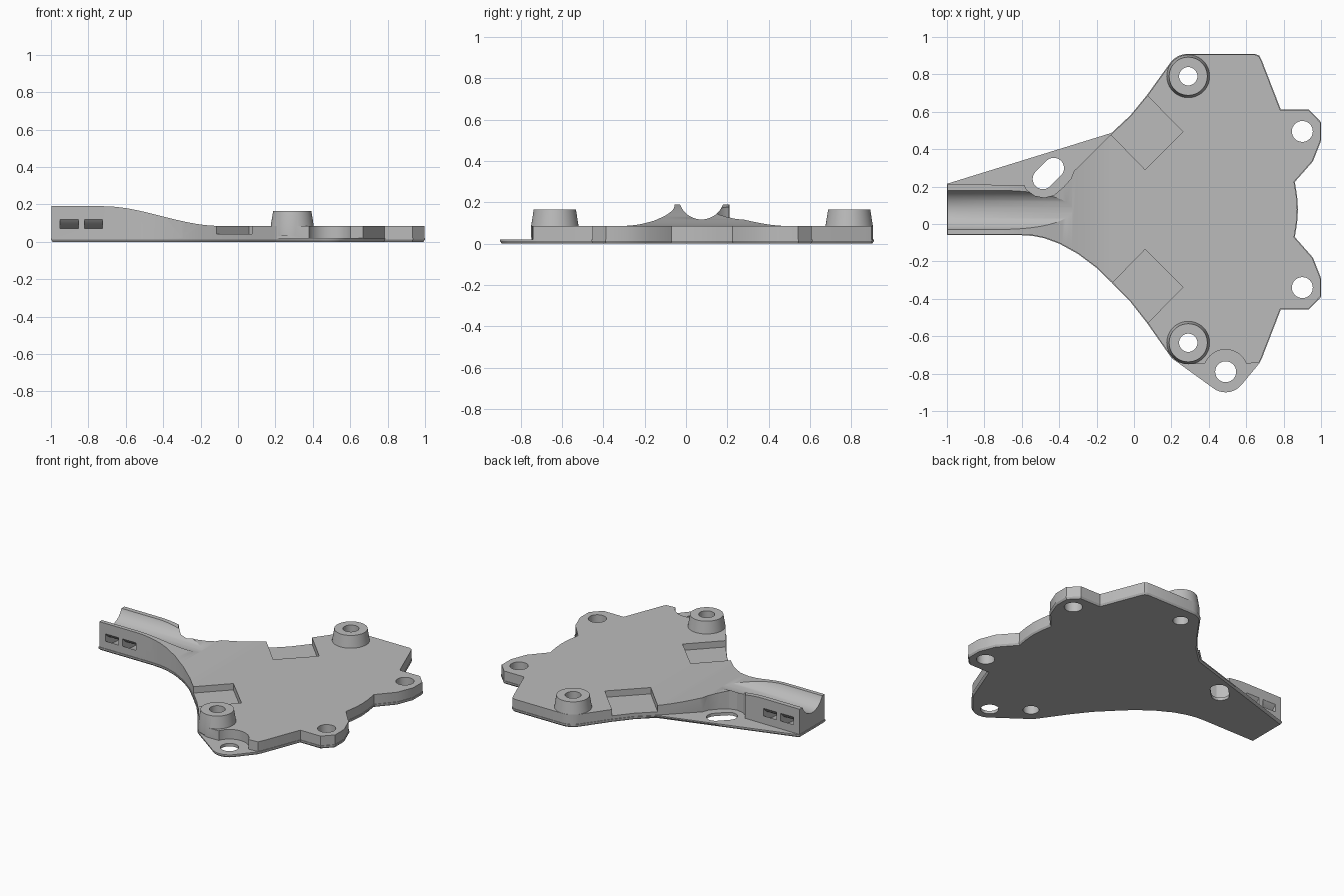
import bpy, bmesh
from math import sin, cos, radians
from mathutils import Vector

if "Cube" in bpy.data.objects:
    bpy.data.objects.remove(bpy.data.objects["Cube"])

grey = bpy.data.materials.new("plain_grey")
grey.use_nodes = True
grey.diffuse_color = (0.5, 0.5, 0.5, 1)
grey.node_tree.nodes["Principled BSDF"].inputs["Base Color"].default_value = (0.5, 0.5, 0.5, 1)

MID = 0.0775  # symmetry line of the plate, in y


def flip(pts):
    return [(x, 2 * MID - y) for x, y in reversed(pts)]


def arc(cx, cy, r, a0, a1, n=12):
    angles = [radians(a0 + (a1 - a0) * i / n) for i in range(n + 1)]
    return [(cx + r * cos(a), cy + r * sin(a)) for a in angles]


def inset(pts, d):
    """Move a counter-clockwise outline inwards by d."""
    out = []
    for i, p in enumerate(pts):
        p, a, b = Vector(p), Vector(pts[i - 1]), Vector(pts[(i + 1) % len(pts)])
        e, f = (p - a).normalized(), (b - p).normalized()
        n, m = Vector((-e.y, e.x)), Vector((-f.y, f.x))
        out.append(tuple(p + (n + m) * d / max(1 + n.dot(m), 0.4)))
    return out


def loft(name, rings, axis="z"):
    """Solid through stacked outlines: rings = [(outline, position along axis)]."""
    place = {"z": lambda u, v, w: (u, v, w), "y": lambda u, v, w: (u, w, v),
             "x": lambda u, v, w: (w, u, v)}[axis]
    bm = bmesh.new()
    loops = [[bm.verts.new(place(u, v, w)) for u, v in pts] for pts, w in rings]
    n = len(loops[0])
    bm.faces.new(loops[0])
    bm.faces.new(loops[-1])
    for lo, hi in zip(loops, loops[1:]):
        for i in range(n):
            j = (i + 1) % n
            bm.faces.new((lo[i], lo[j], hi[j], hi[i]))
    bmesh.ops.recalc_face_normals(bm, faces=bm.faces)
    mesh = bpy.data.meshes.new(name)
    bm.to_mesh(mesh)
    bm.free()
    mesh.materials.append(grey)
    ob = bpy.data.objects.new(name, mesh)
    bpy.context.collection.objects.link(ob)
    return ob


def combine(target, tool, operation="DIFFERENCE"):
    mod = target.modifiers.new("bool", "BOOLEAN")
    mod.operation, mod.solver, mod.object = operation, "EXACT", tool
    bpy.context.view_layer.objects.active = target
    bpy.ops.object.modifier_apply(modifier=mod.name)
    bpy.data.objects.remove(tool)


def drill(target, outline):
    combine(target, loft("cutter", [(outline, -0.1), (outline, 0.4)]))


# Shared outline pieces, counter-clockwise
tab = [(0.872, 0.15), (0.86, 0.225), (0.957, 0.335), (1, 0.445), (1, 0.545),
       (0.935, 0.612), (0.785, 0.612), (0.685, 0.87), (0.67, 0.9)]
right_side = flip(tab) + [(0.877, MID)] + tab
upper_left = [(0.645, 0.91)] + arc(0.29, 0.79, 0.12, 90, 145) + [
    (0.07, 0.69), (-0.02, 0.58), (-0.12, 0.487)]
lower_left = [(-1, 0.215), (-1, -0.06), (-0.6, -0.06), (-0.54, -0.064), (-0.48, -0.076),
              (-0.4, -0.105), (-0.3, -0.16), (-0.2, -0.235), (-0.12, -0.313),
              (-0.02, -0.415), (0.07, -0.53)] + arc(0.29, -0.635, 0.12, 215, 225, 2)

# Thin base flange with chamfered underside
ear = arc(0.49, -0.79, 0.11, 235, 320)
flange = right_side + upper_left + lower_left + ear
plate = loft("mounting_plate", [(inset(flange, 0.008), 0), (flange, 0.012), (flange, 0.02)])

# Raised body, with clearance around the ear hole and the slot
slot_gap = [(-0.325, 0.285), (-0.34, 0.245), (-0.38, 0.2), (-0.43, 0.158), (-0.48, 0.145),
            (-0.53, 0.155), (-0.57, 0.185), (-0.585, 0.213)]
ear_gap = [(0.29, -0.753)] + arc(0.49, -0.79, 0.115, 160, 20)
body_outline = inset(right_side + upper_left + slot_gap + lower_left + ear_gap, 0.004)
body = loft("body", [(body_outline, 0.008), (body_outline, 0.25)])

# Sweep the top down from the arm to the flat plate
steps = [i / 24 for i in range(25)]
slope = [(-0.72 + 0.62 * t, 0.19 - 0.105 * t * t * (3 - 2 * t)) for t in steps]
above = [(-1.1, 0.19)] + slope + [(1.1, 0.085), (1.1, 0.4), (-1.1, 0.4)]
combine(body, loft("cutter", [(above, -1.2), (above, 1.2)], "y"))

# Round channel along the arm
channel = arc(0.075, 0.228, 0.111, 0, 360, 48)[:-1]
combine(body, loft("cutter", [(channel, -1.1), (channel, -0.2)], "x"))

# Square recesses on both diagonals
square = [(0.06, 0.29), (0.262, 0.492), (0.07, 0.688), (-0.01, 0.8), (-0.25, 0.6), (-0.123, 0.478)]
for outline in (square, flip(square)):
    combine(body, loft("cutter", [(outline, 0.042), (outline, 0.3)]))

combine(plate, body, "UNION")

# Strap slots curving under the channel
strap = arc(0.075, 0.228, 0.205, 200, 340, 24) + arc(0.075, 0.228, 0.17, 340, 200, 24)
for x in (-0.952, -0.822):
    combine(plate, loft("cutter", [(strap, x), (strap, x + 0.098)], "x"))

# Tapered bosses with through holes
for y in (0.79, 2 * MID - 0.79):
    boss = loft("boss", [(arc(0.29, y, r, 0, 360, 48)[:-1], z)
                         for r, z in ((0.115, 0.03), (0.115, 0.085), (0.102, 0.165))])
    combine(plate, boss, "UNION")
    drill(plate, arc(0.29, y, 0.049, 0, 360, 32)[:-1])

# Tab holes, ear hole and long slot
for x, y in ((0.9, 0.495), (0.9, 2 * MID - 0.495), (0.49, -0.79)):
    drill(plate, arc(x, y, 0.056, 0, 360, 32)[:-1])
drill(plate, arc(-0.487, 0.241, 0.055, 135, 315) + arc(-0.429, 0.299, 0.055, -45, 135))

# Smooth curved walls, keep edges sharp
bpy.ops.object.select_all(action="DESELECT")
plate.select_set(True)
bpy.context.view_layer.objects.active = plate
bpy.ops.object.shade_smooth_by_angle(angle=radians(25))
